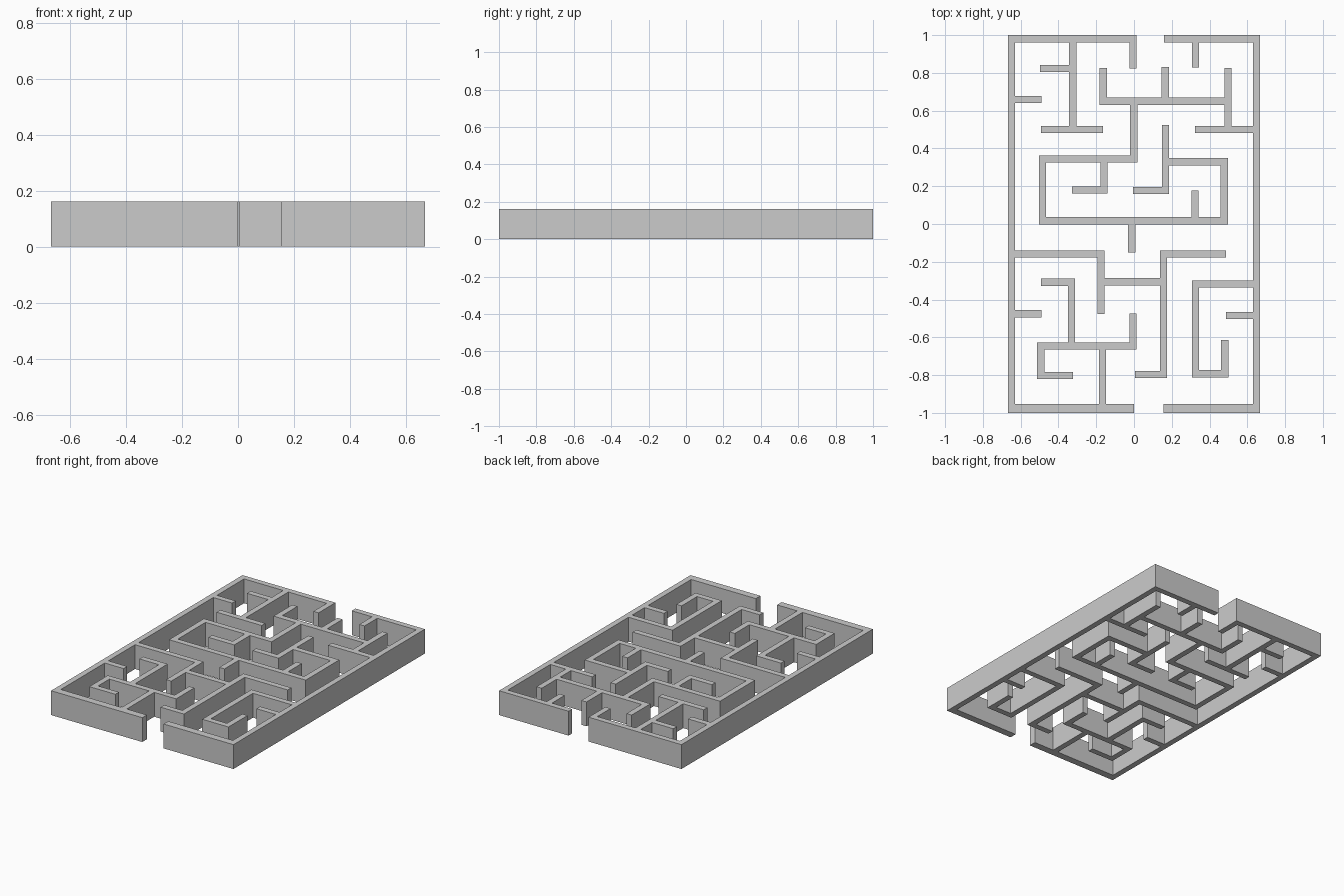
import bpy, bmesh

HEIGHT = 0.161
T = 0.038          # normal wall thickness
T_BASE = 0.048     # thicker bottom border


def boxes(path, t=T):
    """Plan rectangles along a right-angled centreline, with square corners."""
    h = t / 2
    return [tuple(round(v, 4) for v in (min(a[0], b[0]) - h, max(a[0], b[0]) + h,
                                        min(a[1], b[1]) - h, max(a[1], b[1]) + h))
            for a, b in zip(path, path[1:])]


def walls(name, paths, border):
    """Merge all wall rectangles into one clean plan, then raise it."""
    rects = [r for p in paths for r in boxes(p)] + boxes(border, T_BASE)
    xs = sorted({v for r in rects for v in r[:2]})
    ys = sorted({v for r in rects for v in r[2:]})
    bm = bmesh.new()
    verts = {}

    def vert(i, j):
        if (i, j) not in verts:
            verts[i, j] = bm.verts.new((xs[i], ys[j], 0))
        return verts[i, j]

    for i in range(len(xs) - 1):
        for j in range(len(ys) - 1):
            cx, cy = (xs[i] + xs[i + 1]) / 2, (ys[j] + ys[j + 1]) / 2
            if any(r[0] < cx < r[1] and r[2] < cy < r[3] for r in rects):
                bm.faces.new([vert(i, j), vert(i + 1, j), vert(i + 1, j + 1), vert(i, j + 1)])
    bmesh.ops.dissolve_limit(bm, angle_limit=0.01, verts=bm.verts[:], edges=bm.edges[:])
    ext = bmesh.ops.extrude_face_region(bm, geom=bm.faces[:])
    top = [v for v in ext["geom"] if isinstance(v, bmesh.types.BMVert)]
    bmesh.ops.translate(bm, verts=top, vec=(0, 0, HEIGHT))
    bmesh.ops.recalc_face_normals(bm, faces=bm.faces[:])
    me = bpy.data.meshes.new(name)
    bm.to_mesh(me)
    bm.free()
    bpy.context.collection.objects.link(bpy.data.objects.new(name, me))


# Left half: outer border with top hook
left = [
    [(-0.648, -0.981), (-0.648, 0.981), (-0.006, 0.981), (-0.006, 0.843)],
]
# upper left branches and border stubs
left += [
    [(-0.324, 0.981), (-0.324, 0.5)],
    [(-0.478, 0.824), (-0.324, 0.824)],
    [(-0.474, 0.5), (-0.183, 0.5)],
    [(-0.648, 0.659), (-0.51, 0.659)],
    [(-0.648, -0.475), (-0.51, -0.475)],
]
# middle branch sweeping right
left += [
    [(-0.648, -0.158), (-0.174, -0.158), (-0.174, -0.457)],
    [(-0.174, -0.306), (0.156, -0.306)],
    [(0.469, -0.159), (0.156, -0.159), (0.156, -0.796), (0.024, -0.796)],
]
# lower tree
left += [
    [(-0.166, -0.976), (-0.166, -0.646)],
    [(-0.342, -0.802), (-0.494, -0.802), (-0.494, -0.646), (-0.006, -0.646), (-0.006, -0.494)],
    [(-0.331, -0.646), (-0.331, -0.308), (-0.473, -0.308)],
]

# Right half: outer border and top stub
right = [
    [(0.178, 0.981), (0.648, 0.981), (0.648, -0.981)],
    [(0.326, 0.981), (0.326, 0.848)],
    [(0.648, -0.484), (0.506, -0.484)],
]
# upper comb
right += [
    [(0.342, 0.5), (0.648, 0.5)],
    [(0.497, 0.5), (0.497, 0.806)],
    [(0.497, 0.65), (-0.163, 0.65), (-0.163, 0.808)],
    [(0.165, 0.65), (0.165, 0.811)],
]
# central chamber
right += [
    [(-0.001, 0.65), (-0.001, 0.344), (-0.484, 0.344), (-0.484, 0.017),
     (0.478, 0.017), (0.478, 0.33), (0.167, 0.33)],
    [(-0.159, 0.344), (-0.159, 0.18), (-0.309, 0.18)],
    [(0.014, 0.178), (0.167, 0.178), (0.167, 0.504)],
    [(-0.012, 0.017), (-0.012, -0.132)],
    [(0.323, 0.017), (0.323, 0.159)],
]
# lower right hook
right += [
    [(0.648, -0.317), (0.326, -0.317), (0.326, -0.793), (0.48, -0.793), (0.48, -0.632)],
]

walls("left_maze_walls", left, [(-0.643, -0.976), (-0.024, -0.976)])
walls("right_maze_walls", right, [(0.18, -0.976), (0.643, -0.976)])
